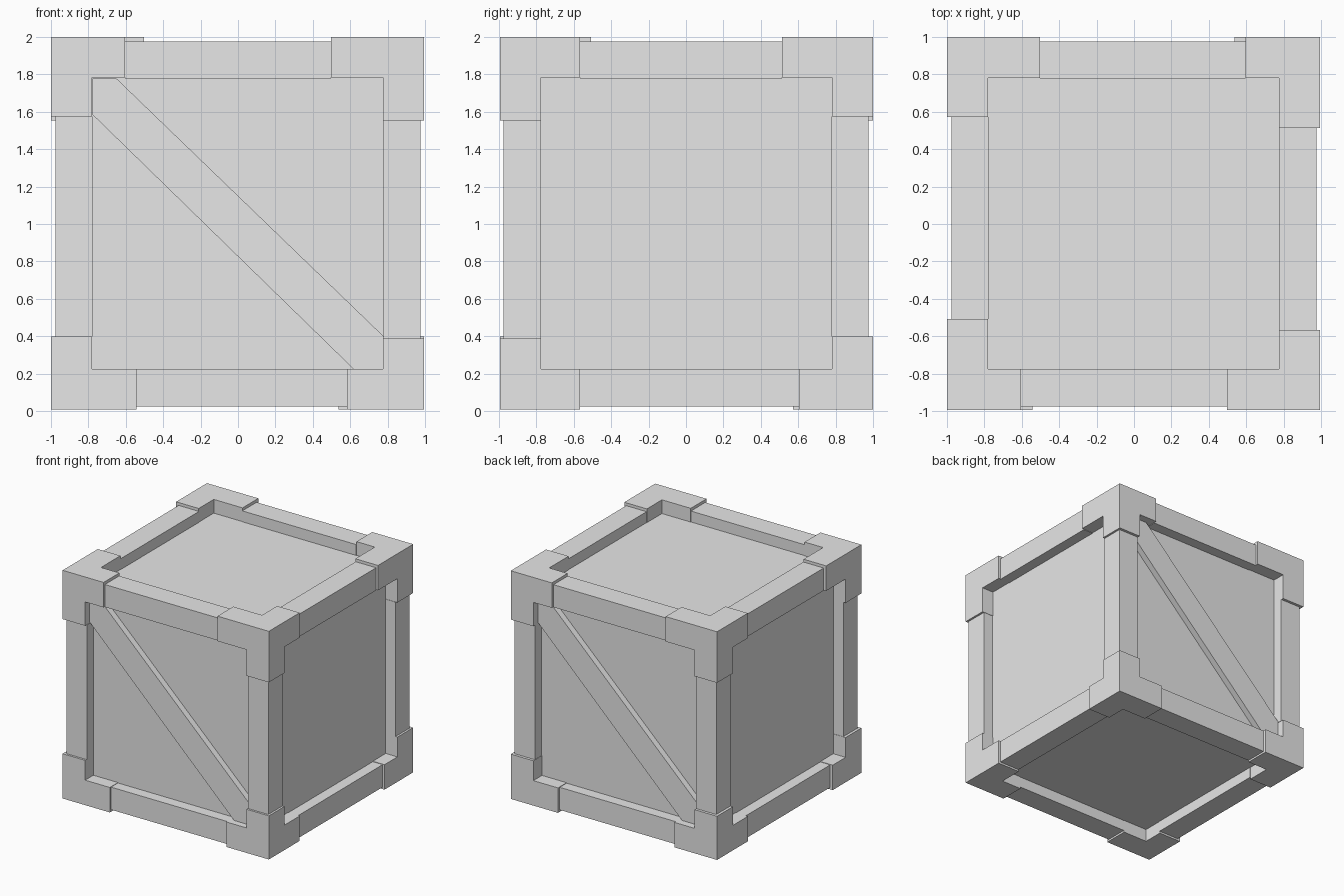
import bpy, bmesh
from mathutils import Vector, Matrix
from math import pi

cube = bpy.data.objects.get("Cube")
if cube:
    bpy.data.objects.remove(cube, do_unlink=True)

INNER, BEAM, OUTER, PANEL, PLANK = 0.778, 0.975, 0.996, 0.88, 0.935
MID = Vector((0, 0, 1))                     # centre of the crate
NUDGE = Vector((-0.003, 0.003, 0.004))      # brackets sit slightly off centre

grey = bpy.data.materials.new("plain_grey")
grey.use_nodes = True
grey.diffuse_color = (0.8, 0.8, 0.8, 1)
grey.node_tree.nodes["Principled BSDF"].inputs["Base Color"].default_value = (0.8, 0.8, 0.8, 1)


def finish(bm, name):
    bmesh.ops.recalc_face_normals(bm, faces=bm.faces)
    mesh = bpy.data.meshes.new(name)
    bm.to_mesh(mesh)
    bm.free()
    mesh.materials.append(grey)
    obj = bpy.data.objects.new(name, mesh)
    bpy.context.collection.objects.link(obj)
    return obj


def box_mesh(a, b):
    bm = bmesh.new()
    bmesh.ops.create_cube(bm, size=1)
    for v in bm.verts:
        v.co = Vector([(a[i] + b[i]) / 2 + v.co[i] * (b[i] - a[i]) for i in range(3)])
    return bm


# Inner box forming the recessed panels
finish(box_mesh((-PANEL, -PANEL, 1 - PANEL), (PANEL, PANEL, 1 + PANEL)), "panel_box")

# How far each bracket arm reaches, as distance from the centre along x, y, z
reach = {
    (-1, -1, 1): (0.60, 0.51, 0.57),
    (1, -1, 1): (0.50, 0.57, 0.55),
    (-1, -1, -1): (0.54, 0.60, 0.605),
    (1, -1, -1): (0.585, 0.57, 0.615),
}
for (sx, sy, sz), arms in list(reach.items()):
    reach[(-sx, -sy, sz)] = arms


# Corner brackets: a corner block with three arms drawn out along the edges
def bracket(signs, arms):
    bm = box_mesh((INNER,) * 3, (OUTER,) * 3)
    for axis in range(3):
        face = min(bm.faces, key=lambda f: f.calc_center_median()[axis]
                   if abs(f.normal[axis]) > 0.9 and f.calc_area() < 0.1 else 9)
        bmesh.ops.recalc_face_normals(bm, faces=bm.faces)
        new = bmesh.ops.extrude_discrete_faces(bm, faces=[face])["faces"][0]
        for v in new.verts:
            v.co[axis] = arms[axis]
        bmesh.ops.recalc_face_normals(bm, faces=bm.faces)
    for v in bm.verts:
        v.co = Vector([v.co[i] * signs[i] for i in range(3)]) + MID + NUDGE
    sx, sy, sz = signs
    name = "_".join(("top" if sz > 0 else "bottom", "front" if sy < 0 else "back",
                     "left" if sx > 0 else "right", "bracket"))
    finish(bm, name)


for signs, arms in reach.items():
    bracket(signs, arms)

# Frame beams filling each edge between two brackets
for axis in range(3):
    u, w = [i for i in range(3) if i != axis]
    for su in (-1, 1):
        for sw in (-1, 1):
            low, high = [0, 0, 0], [0, 0, 0]
            for side, corner in ((-1, low), (1, high)):
                key = [0, 0, 0]
                key[axis], key[u], key[w] = side, su, sw
                corner[axis] = side * reach[tuple(key)][axis] + NUDGE[axis]
            for i, s in ((u, su), (w, sw)):
                low[i], high[i] = sorted((s * INNER, s * BEAM))
            finish(box_mesh(Vector(low) + MID, Vector(high) + MID), "xyz"[axis] + "_beam")

# Diagonal planks on the front and back
outline = [(-0.65, INNER), (INNER, -0.60), (INNER, -INNER),
           (0.62, -INNER), (-INNER, 0.585), (-INNER, INNER)]
for name, turn in (("front_plank", 0), ("back_plank", pi)):
    bm = bmesh.new()
    face = bm.faces.new([bm.verts.new((x, -PLANK, z + 1)) for x, z in outline])
    ext = bmesh.ops.extrude_face_region(bm, geom=[face], use_keep_orig=True)["geom"]
    for v in ext:
        if isinstance(v, bmesh.types.BMVert):
            v.co.y = -PANEL
    bmesh.ops.rotate(bm, verts=bm.verts, cent=(0, 0, 0), matrix=Matrix.Rotation(turn, 3, "Z"))
    finish(bm, name)
